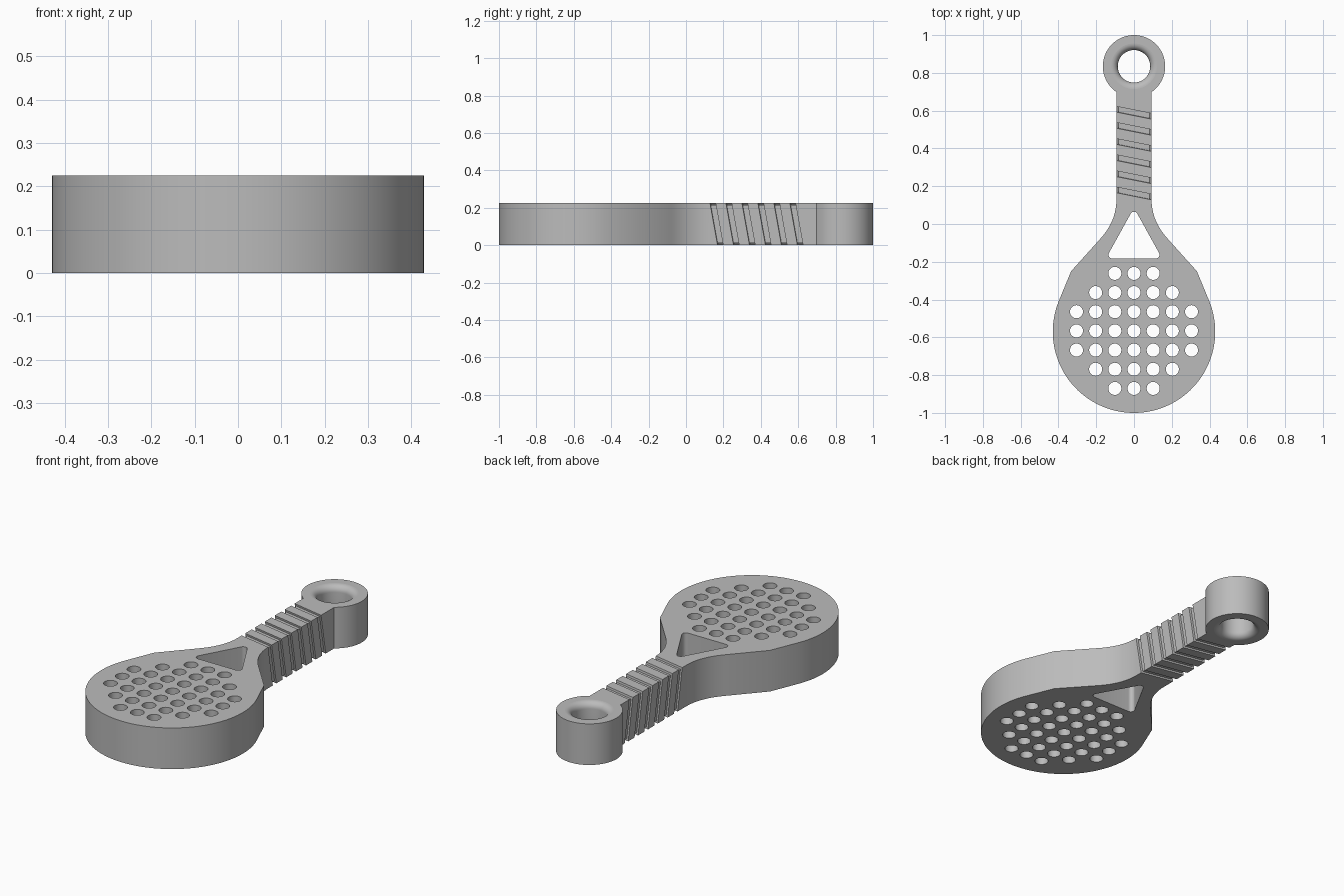
import bpy, bmesh
from math import sin, cos, pi, radians, acos, asin
from mathutils import Vector

cube = bpy.data.objects.get("Cube")
if cube:
    bpy.data.objects.remove(cube)

HEIGHT = 0.225
NECK = 0.093                 # half width of the grip
RING_Y, RING_R, HOLE_R, LIP = 0.835, 0.165, 0.086, 0.035
HEAD_Y, HEAD_R = -0.57, 0.43
coll = bpy.context.scene.collection

grey = bpy.data.materials.new("grey_plastic")
grey.use_nodes = True
colour = (0.5, 0.5, 0.5, 1)
grey.diffuse_color = colour
grey.node_tree.nodes["Principled BSDF"].inputs["Base Color"].default_value = colour


def arc(cx, cy, r, a0, a1, n):
    """Points on an arc, both ends included."""
    return [Vector((cx + r * cos(a0 + (a1 - a0) * i / n), cy + r * sin(a0 + (a1 - a0) * i / n)))
            for i in range(n + 1)]


def circle(cx, cy, r, n=32):
    return arc(cx, cy, r, 0, 2 * pi, n)[:-1]


def mesh_object(name, bm):
    bmesh.ops.recalc_face_normals(bm, faces=bm.faces)
    mesh = bpy.data.meshes.new(name)
    bm.to_mesh(mesh)
    bm.free()
    ob = bpy.data.objects.new(name, mesh)
    coll.objects.link(ob)
    return ob


# Outline of the right half: ring, grip, flared throat, head
join = asin(NECK / RING_R) - pi / 2
half = arc(0, RING_Y, RING_R, pi / 2, join, 28)
p0, p1, p2 = Vector((NECK, 0.13)), Vector((NECK, 0.015)), Vector((0.18, -0.08))
half += [p0 * (1 - t) ** 2 + p1 * 2 * t * (1 - t) + p2 * t * t for t in (i / 12 for i in range(13))]
half.append(Vector((0.333, -0.25)))
half += arc(0, HEAD_Y, HEAD_R, radians(22.4), -pi / 2, 36)
outline = half + [Vector((-p.x, p.y)) for p in reversed(half[1:-1])]

# Throat window: triangle with rounded corners
window = []
for cx, cy, mid in ((0, 0.045, 90), (-0.115, -0.163, 210), (0.115, -0.163, 330)):
    window += arc(cx, cy, 0.02, radians(mid - 60), radians(mid + 60), 8)

# Grid of round holes in the head
loops = [outline, window]
STEP = 0.1015
for row, reach in enumerate((1, 2, 3, 3, 3, 2, 1)):
    for col in range(-reach, reach + 1):
        loops.append(circle(col * STEP, HEAD_Y + 0.004 + (3 - row) * STEP, 0.0345))

curve = bpy.data.curves.new("racket_outline", 'CURVE')
curve.dimensions = '2D'
curve.fill_mode = 'BOTH'
curve.extrude = HEIGHT / 2
for pts in loops:
    s = curve.splines.new('POLY')
    s.points.add(len(pts) - 1)
    for sp, p in zip(s.points, pts):
        sp.co = (p.x, p.y, 0, 1)
    s.use_cyclic_u = True
outline_ob = bpy.data.objects.new("racket_outline", curve)
coll.objects.link(outline_ob)
bpy.context.view_layer.update()
evaluated = outline_ob.evaluated_get(bpy.context.evaluated_depsgraph_get())
bm = bmesh.new()
bm.from_mesh(evaluated.to_mesh())
evaluated.to_mesh_clear()
bpy.data.objects.remove(outline_ob)
bmesh.ops.remove_doubles(bm, verts=bm.verts, dist=0.0001)
bmesh.ops.translate(bm, verts=bm.verts, vec=(0, 0, HEIGHT / 2))
racket = mesh_object("racket", bm)
racket.data.materials.clear()
racket.data.materials.append(grey)

# Cutter for the ring hole, flared with a rounded lip at both ends
lip = [(HOLE_R + LIP * (1 - cos(a)), HEIGHT - LIP + LIP * sin(a))
       for a in (pi / 2 * i / 8 for i in range(9))]
lip.append((HOLE_R + LIP, HEIGHT + 0.05))
profile = [(r, HEIGHT - z) for r, z in reversed(lip)] + lip
bm = bmesh.new()
rings = [[bm.verts.new((p.x, p.y, z)) for p in circle(0, RING_Y, r, 48)] for r, z in profile]
for a, b in zip(rings, rings[1:]):
    for i in range(48):
        j = (i + 1) % 48
        bm.faces.new((a[i], a[j], b[j], b[i]))
bm.faces.new(rings[0])
bm.faces.new(rings[-1])
cutters = [mesh_object("ring_hole_cutter", bm)]

# Cutter for the slanted grooves that wrap the grip
DEPTH, WIDTH = 0.011, 0.03
bm = bmesh.new()
for k in range(6):
    centre = 0.162 + k * 0.0854
    loops4 = []
    for grow, side in ((-DEPTH, -1), (0.03, -1), (0.03, 1), (-DEPTH, 1)):
        hx, hz = NECK + grow, HEIGHT / 2 + grow
        loops4.append([bm.verts.new((sx * hx, centre - 0.2 * sx * hx - 0.18 * sz * hz + 0.02 + side * WIDTH / 2,
                                     HEIGHT / 2 + sz * hz))
                       for sx, sz in ((-1, -1), (1, -1), (1, 1), (-1, 1))])
    for a, b in zip(loops4, loops4[1:] + loops4[:1]):
        for i in range(4):
            j = (i + 1) % 4
            bm.faces.new((a[i], a[j], b[j], b[i]))
cutters.append(mesh_object("grip_groove_cutter", bm))

bpy.context.view_layer.objects.active = racket
for cutter in cutters:
    mod = racket.modifiers.new(cutter.name, 'BOOLEAN')
    mod.operation = 'DIFFERENCE'
    mod.solver = 'EXACT'
    mod.object = cutter
    cutter.hide_render = True
    bpy.ops.object.modifier_apply(modifier=mod.name)
    bpy.data.objects.remove(cutter)

# Smooth walls, crisp edges around the flat faces
bpy.ops.object.select_all(action='DESELECT')
racket.select_set(True)
bpy.ops.object.shade_smooth_by_angle(angle=radians(30))
bm = bmesh.new()
bm.from_mesh(racket.data)
for e in bm.edges:
    flat = [abs(f.normal.z) > 0.999 for f in e.link_faces]
    if any(flat) and not all(flat):
        e.smooth = False
bm.to_mesh(racket.data)
bm.free()
